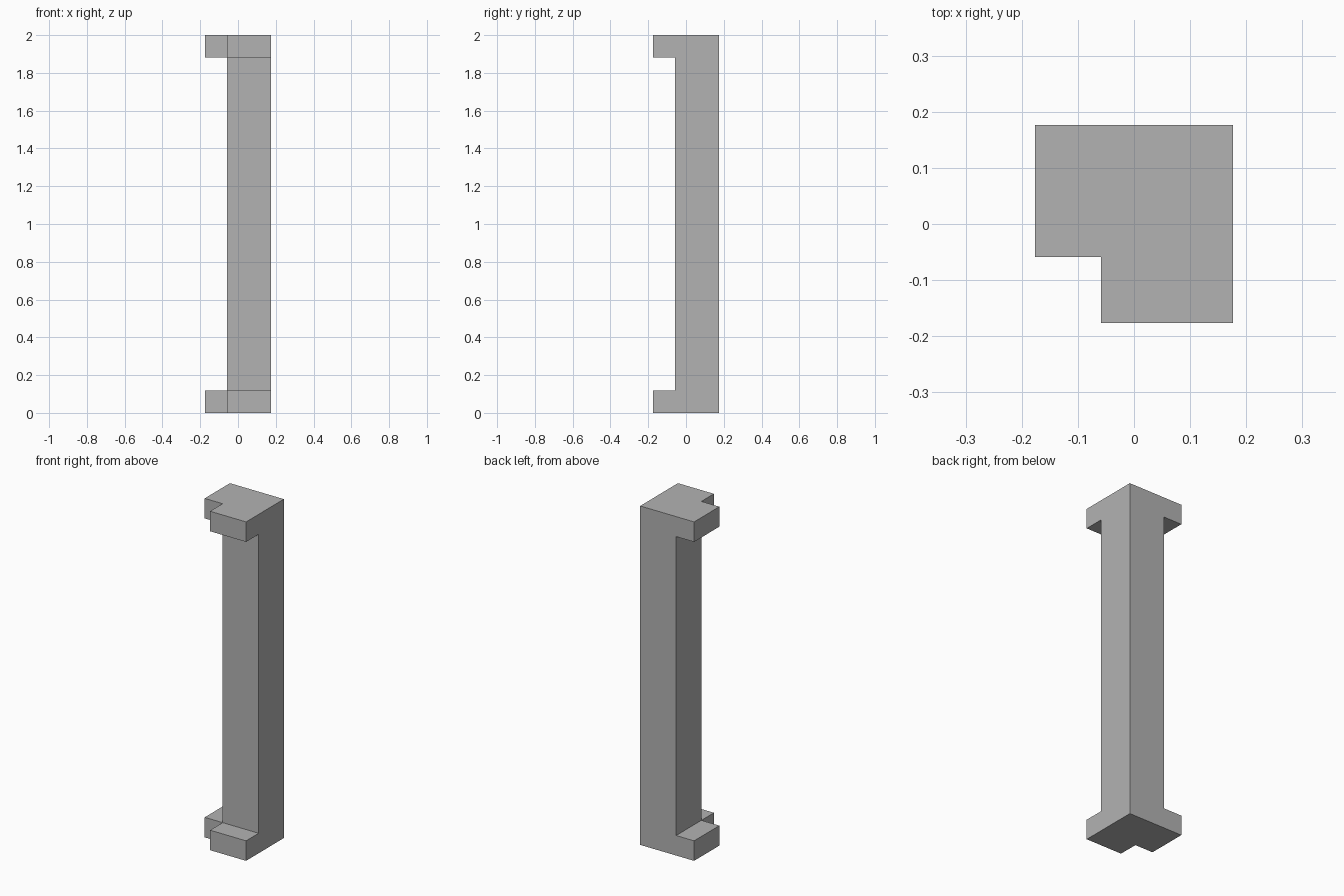
import bpy
import bmesh

if "Cube" in bpy.data.objects:
    bpy.data.objects.remove(bpy.data.objects["Cube"])

HALF = 0.176      # half of the overall footprint
INNER = -0.059    # inner faces of the square shaft
LIP = 0.118       # height of the end lips
HEIGHT = 2.0

grey = bpy.data.materials.new("plain_grey")
grey.diffuse_color = (0.45, 0.45, 0.45, 1.0)
grey.use_nodes = True
grey.node_tree.nodes["Principled BSDF"].inputs["Base Color"].default_value = grey.diffuse_color

bm = bmesh.new()

# Square shaft, extruded upward in three stages
corners = [(INNER, INNER), (HALF, INNER), (HALF, HALF), (INNER, HALF)]
base = bm.faces.new([bm.verts.new((x, y, 0)) for x, y in corners])
top = base
for step in (LIP, HEIGHT - 2 * LIP, LIP):
    new = bmesh.ops.extrude_face_region(bm, geom=[top], use_keep_orig=(top is base))["geom"]
    verts = [g for g in new if isinstance(g, bmesh.types.BMVert)]
    bmesh.ops.translate(bm, verts=verts, vec=(0, 0, step))
    old, top = top, next(g for g in new if isinstance(g, bmesh.types.BMFace))
    if old is not base and old.is_valid:
        bm.faces.remove(old)
bmesh.ops.recalc_face_normals(bm, faces=bm.faces)

# Lips pulled out of the front and left faces at both ends
reach = -HALF - INNER
bm.normal_update()
ends = []
for f in bm.faces:
    z = f.calc_center_median().z
    if z < LIP or z > HEIGHT - LIP:
        if f.normal.x < -0.9:
            ends.append((f, (reach, 0, 0)))
        elif f.normal.y < -0.9:
            ends.append((f, (0, reach, 0)))
for face, offset in ends:
    pulled = bmesh.ops.extrude_discrete_faces(bm, faces=[face])["faces"][0]
    bmesh.ops.translate(bm, verts=pulled.verts[:], vec=offset)

# Clean joins and merge coplanar faces into single flat sides
bmesh.ops.remove_doubles(bm, verts=bm.verts, dist=0.0001)
bmesh.ops.recalc_face_normals(bm, faces=bm.faces)
bmesh.ops.dissolve_limit(bm, angle_limit=0.01, verts=bm.verts, edges=bm.edges)

mesh = bpy.data.meshes.new("corner_post")
bm.to_mesh(mesh)
bm.free()
mesh.materials.append(grey)
post = bpy.data.objects.new("corner_post", mesh)
bpy.context.collection.objects.link(post)
